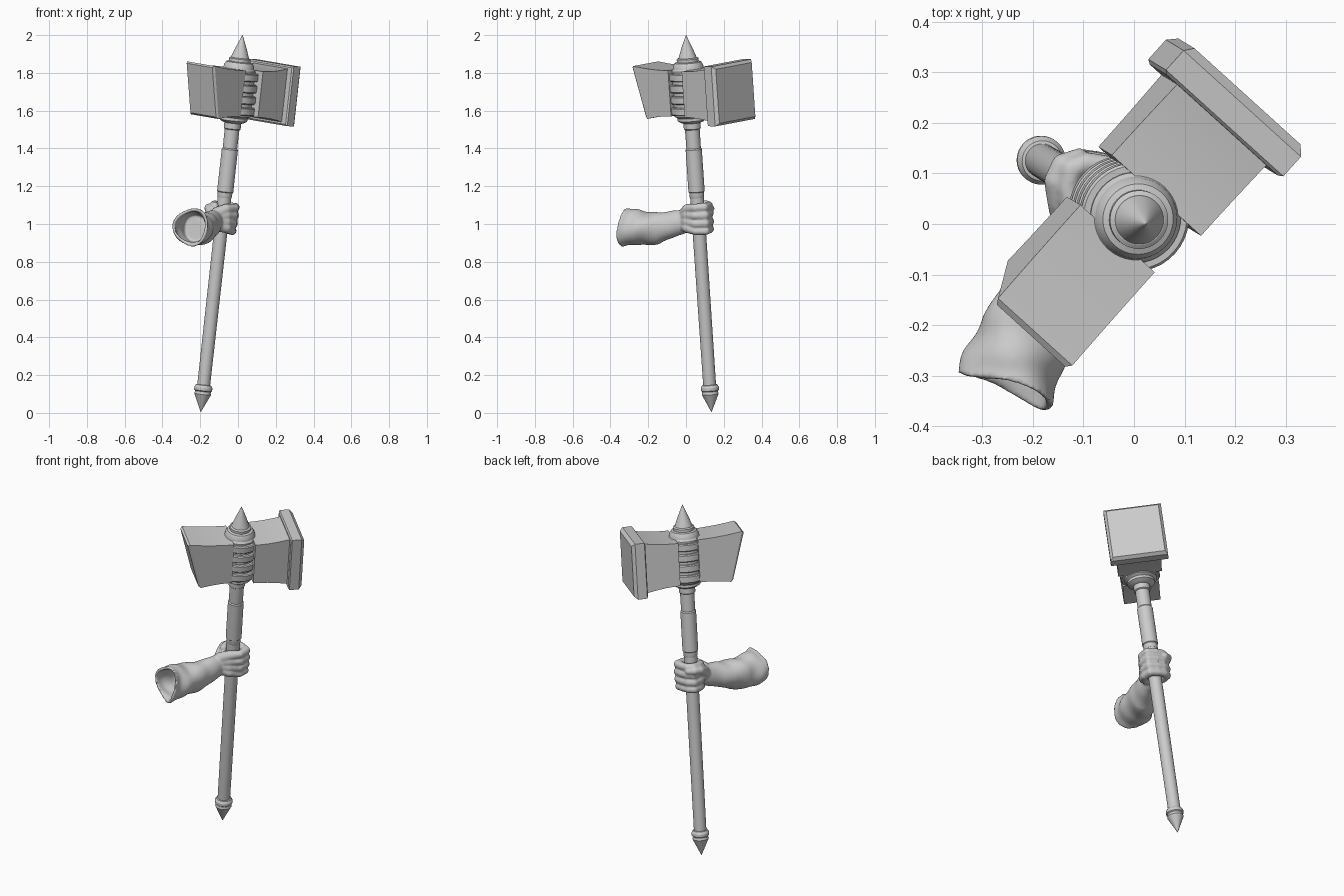
import bpy, bmesh
from math import sin, cos, pi, radians
from mathutils import Vector, Matrix

if "Cube" in bpy.data.objects:
    bpy.data.objects.remove(bpy.data.objects["Cube"])

# Tilted hammer frame: D along the shaft, H along the head, S across it
BASE, TIP = Vector((-0.198, 0.135, 0)), Vector((0.024, 0, 2))
K = (TIP - BASE).length / 2
D = (TIP - BASE).normalized()
H = Vector((0.67, 0.74, 0))
H = (H - D * H.dot(D)).normalized()
S = D.cross(H)


def loc(h, s, z):
    return BASE + H * h + S * s + D * (z * K)


def axis(z):
    return BASE.lerp(TIP, z / 2)


def loft(bm, rings):
    """Skin closed rings of points and cap both ends."""
    vs = [[bm.verts.new(p) for p in r] for r in rings]
    n = len(vs[0])
    for a, b in zip(vs, vs[1:]):
        for i in range(n):
            j = (i + 1) % n
            bm.faces.new((a[i], a[j], b[j], b[i]))
    bm.faces.new(vs[0][::-1])
    bm.faces.new(vs[-1])


def make(name, bm, angle=None):
    bmesh.ops.recalc_face_normals(bm, faces=bm.faces)
    me = bpy.data.meshes.new(name)
    bm.to_mesh(me)
    bm.free()
    ob = bpy.data.objects.new(name, me)
    bpy.context.collection.objects.link(ob)
    if angle:
        bpy.ops.object.select_all(action='DESELECT')
        ob.select_set(True)
        bpy.context.view_layer.objects.active = ob
        bpy.ops.object.shade_smooth_by_angle(angle=radians(angle))
    return ob


def lathe(name, profile, n=40):
    bm = bmesh.new()
    loft(bm, [[loc(r * cos(2 * pi * i / n), r * sin(2 * pi * i / n), z)
               for i in range(n)] for r, z in profile])
    return make(name, bm, 30)


def block(name, sections, zc=1.702):
    """Box sections: h at top, h at bottom, half width, half height."""
    bm = bmesh.new()
    loft(bm, [[loc(ht, -w, zc + v), loc(ht, w, zc + v),
               loc(hb, w, zc - v), loc(hb, -w, zc - v)]
              for ht, hb, w, v in sections])
    return make(name, bm, 20)


# Shaft, grip sleeve and pommel
lathe("shaft", [(0.034, 0.1), (0.036, 1.16), (0.039, 1.48), (0.039, 1.56)])
lathe("grip_sleeve", [(0.037, 1.14), (0.039, 1.145), (0.039, 1.168), (0.043, 1.172),
                      (0.043, 1.395), (0.038, 1.402)])
lathe("pommel", [(0.001, 0.005), (0.045, 0.1), (0.042, 0.107), (0.042, 0.115),
                 (0.048, 0.12), (0.048, 0.135), (0.04, 0.148), (0.034, 0.15)])

# Head hub, bands and top spike
lathe("hub", [(0.038, 1.50), (0.045, 1.505), (0.045, 1.535), (0.06, 1.54), (0.075, 1.55),
              (0.075, 1.565), (0.09, 1.575), (0.09, 1.815), (0.082, 1.825),
              (0.08, 1.84), (0.07, 1.856), (0.058, 1.86), (0.058, 1.875), (0.05, 1.88)])
for i, z in enumerate((1.605, 1.665, 1.725, 1.785)):
    lathe(f"hub_band_{i + 1}", [(0.085, z - 0.021), (0.103, z - 0.021), (0.108, z - 0.016),
                                (0.108, z + 0.016), (0.103, z + 0.021), (0.085, z + 0.021)])
lathe("top_spike", [(0.052, 1.87), (0.03, 1.93), (0.001, 2.0)])

# Striking side: flared block with a chamfered plate
flare = [0, 0.2, 0.4, 0.6, 0.8, 1]
block("striking_block", [(0.06 + 0.2 * f, 0.06 + 0.2 * f, 0.12, 0.121 + 0.022 * f * f)
                         for f in flare])
block("striking_plate", [(0.25, 0.25, 0.15, 0.15), (0.256, 0.256, 0.158, 0.158),
                         (0.308, 0.308, 0.158, 0.158), (0.326, 0.326, 0.143, 0.143)])
# Rear side: flared block with a slanted face
block("rear_block", [(-0.055 - 0.247 * f, -0.055 - 0.172 * f, 0.1, 0.121 + 0.018 * f * f)
                     for f in flare] + [(-0.313, -0.24, 0.092, 0.13)])

# Gloved arm: hollow wrinkled sleeve, palm, fingers and thumb fused together
bm = bmesh.new()
arm = [(-0.105, 0.02, 1.025, 0.036, 0.06), (-0.125, -0.02, 1.01, 0.045, 0.066),
       (-0.15, -0.08, 0.995, 0.06, 0.071), (-0.183, -0.14, 0.98, 0.077, 0.083),
       (-0.215, -0.21, 0.977, 0.09, 0.088), (-0.237, -0.27, 0.98, 0.097, 0.094),
       (-0.25, -0.32, 0.984, 0.1, 0.102)]
side = Vector((0.93, -0.36, 0)).normalized()
along = Vector((-0.36, -0.93, 0)).normalized()


def sleeve_ring(t, inset=0.0, n=48):
    k = min(int(t), len(arm) - 2)
    f = t - k
    x, y, z, rx, rz = [a + (b - a) * f for a, b in zip(arm[k], arm[k + 1])]
    ring = []
    for i in range(n):
        a = 2 * pi * i / n
        fold = 1 + 0.045 * sin(3 * a + 1.9 * t) * min(t / 4, 1) \
            + 0.03 * sin(4.2 * t + 2 * cos(a)) * min(t / 2, 1)
        hem = along * (0.012 * cos(2 * a + 0.6) + 0.02 * max(0, -sin(a))) * (t / 6) ** 3
        ring.append(Vector((x, y, z)) + side * ((rx * fold - inset) * cos(a))
                    + Vector((0, 0, (rz * fold - inset) * sin(a))) + hem)
    return ring


outer = [i * 0.25 for i in range(25)]
loft(bm, [sleeve_ring(t) for t in outer]
     + [sleeve_ring(t, 0.016) for t in (6, 5.75, 5.5, 5.25, 5, 4.75, 4.5, 4.25, 4)])


def digit(points):
    """Round-ended limb made of overlapping balls: (point, radius)."""
    for (p, r), (q, s) in zip(points, points[1:]):
        for i in range(5):
            f = i / 4
            bmesh.ops.create_uvsphere(bm, u_segments=14, v_segments=8, radius=r + (s - r) * f,
                                      matrix=Matrix.Translation(Vector(p).lerp(Vector(q), f)))


for z, r in ((1.093, 0.023), (1.051, 0.0245), (1.008, 0.024), (0.968, 0.021)):
    path = [((-0.11, -0.005, 1.02 + 0.5 * (z - 1.02)), 0.034),
            ((-0.062, 0.008, 1.025 + 0.8 * (z - 1.025)), 0.028)]
    for a, rad in ((-15, 0.062), (30, 0.071), (68, 0.058), (105, 0.062), (135, 0.066),
                   (170, 0.054), (205, 0.052)):
        off = Vector((cos(radians(a)), sin(radians(a)), 0)) * rad
        off.z = -(D.x * off.x + D.y * off.y) / D.z
        path.append((axis(z) + off, r * (1.06 if a in (30, 135) else 0.95)))
    digit(path)
digit([((-0.125, 0.0, 1.03), 0.038), ((-0.145, 0.045, 1.065), 0.028),
       ((-0.157, 0.085, 1.085), 0.022), ((-0.142, 0.118, 1.088), 0.022),
       ((-0.108, 0.133, 1.082), 0.018)])
glove = make("gloved_arm", bm, 180)
m = glove.modifiers.new("fuse", 'REMESH')
m.mode = 'VOXEL'
m.voxel_size = 0.006
m.use_smooth_shade = True
m = glove.modifiers.new("soften", 'SMOOTH')
m.factor = 0.5
m.iterations = 4
